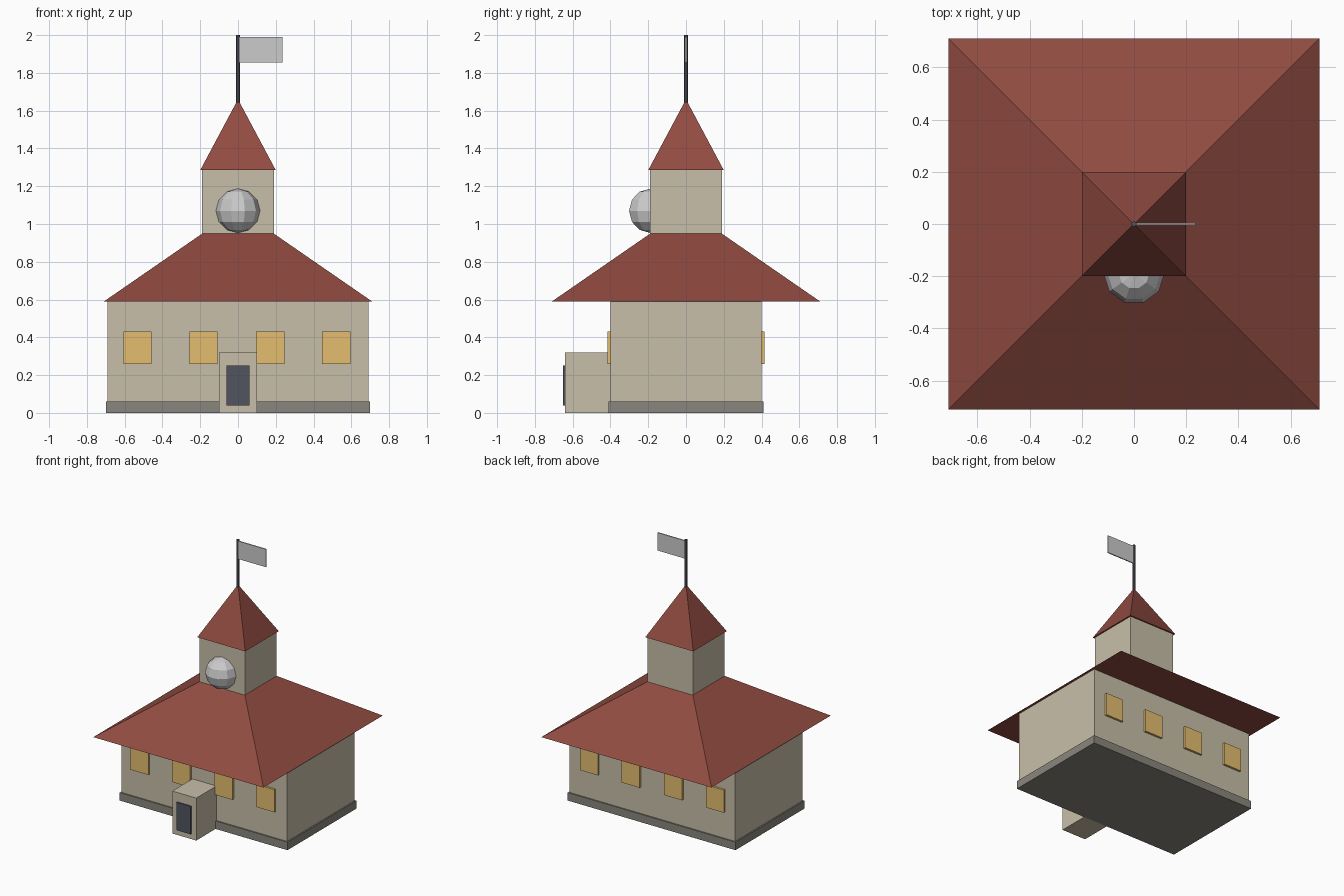
import bpy
from math import radians, sqrt

if "Cube" in bpy.data.objects:
    bpy.data.objects.remove(bpy.data.objects["Cube"])


def material(name, r, g, b):
    m = bpy.data.materials.new(name)
    m.diffuse_color = (r, g, b, 1)
    m.use_nodes = True
    m.node_tree.nodes["Principled BSDF"].inputs["Base Color"].default_value = m.diffuse_color
    return m


WALL = material("plaster", 0.58, 0.52, 0.40)
STONE = material("stone", 0.25, 0.24, 0.20)
ROOF = material("roof_red", 0.28, 0.07, 0.053)
GLASS = material("window_amber", 0.78, 0.51, 0.16)
DARK = material("dark_metal", 0.085, 0.09, 0.115)


def finish(name, mat):
    o = bpy.context.object
    o.name = name
    if mat:
        o.data.materials.append(mat)
    return o


def box(name, x, y, z, mat=None):
    """Box from (min, max) ranges on each axis."""
    bpy.ops.mesh.primitive_cube_add(size=1, location=[(a + b) / 2 for a, b in (x, y, z)])
    o = finish(name, mat)
    o.scale = [b - a for a, b in (x, y, z)]
    bpy.ops.object.transform_apply(location=False, rotation=False, scale=True)
    return o


def pyramid(name, half, z0, z1, mat):
    """Square pyramid with its sides along x and y."""
    bpy.ops.mesh.primitive_cone_add(vertices=4, radius1=half * sqrt(2), radius2=0,
                                    depth=z1 - z0, location=(0, 0, (z0 + z1) / 2),
                                    rotation=(0, 0, radians(45)))
    return finish(name, mat)


# Main building
box("plinth", (-0.70, 0.70), (-0.41, 0.41), (0, 0.06), STONE)
box("main_walls", (-0.69, 0.69), (-0.40, 0.40), (0.005, 0.592), WALL)
pyramid("main_roof", 0.71, 0.59, 1.08, ROOF)

# Tower with spire
box("tower", (-0.19, 0.19), (-0.19, 0.19), (0.85, 1.29), WALL)
pyramid("spire", 0.20, 1.285, 1.66, ROOF)

# Faceted ball on the tower front
bpy.ops.mesh.primitive_uv_sphere_add(segments=10, ring_count=6, radius=0.117,
                                     location=(0, -0.19, 1.07),
                                     rotation=(0, 0, radians(90)))
finish("tower_ball", None)

# Flagpole and flag
bpy.ops.mesh.primitive_cylinder_add(vertices=8, radius=0.01, depth=0.38,
                                    location=(0, 0, 1.81))
finish("flagpole", DARK)
box("flag", (0.005, 0.235), (-0.004, 0.004), (1.855, 1.99))

# Entrance porch and door
box("porch", (-0.10, 0.10), (-0.64, -0.39), (0, 0.32), WALL)
box("door", (-0.06, 0.06), (-0.65, -0.63), (0.04, 0.25), DARK)

# Windows along the front and back
for side, label in ((-1, "front"), (1, "back")):
    for i, cx in enumerate((-0.532, -0.183, 0.17, 0.52)):
        y = sorted((side * 0.39, side * 0.416))
        box(f"{label}_window_{i + 1}", (cx - 0.075, cx + 0.075), y, (0.26, 0.43), GLASS)
